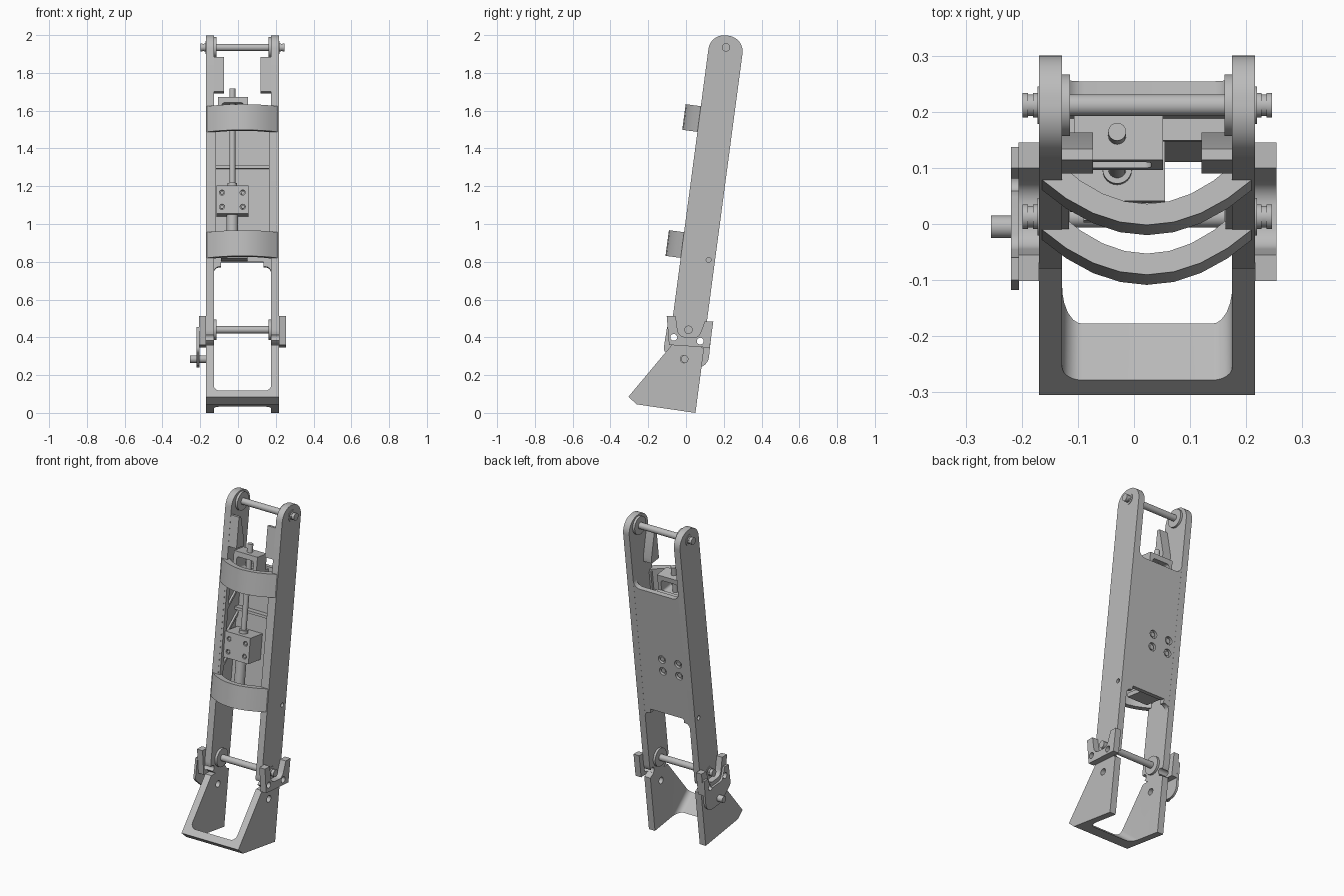
import bpy, bmesh, math
from mathutils import Matrix, Vector

old = bpy.data.objects.get("Cube")
if old:
    bpy.data.objects.remove(old)

grey = bpy.data.materials.new("plain_grey")
grey.use_nodes = True
grey.diffuse_color = (0.5, 0.5, 0.5, 1)
grey.node_tree.nodes["Principled BSDF"].inputs["Base Color"].default_value = (0.5, 0.5, 0.5, 1)

# The strut leans back about its lower pivot
LEAN = Matrix.Translation((0, 0.013, 0.44)) @ Matrix.Rotation(math.radians(-7.57), 4, 'X')
WORLD = Matrix.Identity(4)
MID = 0.023                    # centre plane between the arms
TOP = 1.508                    # upper pivot along the strut
LEFT, RIGHT = (0.175, 0.216), (-0.169, -0.128)
ROD_X, ROD_Y = -0.03, -0.018
parts = []


def fillet(points, steps=6):
    """Round each (a, b, radius) corner of an outline."""
    out = []
    for i, p in enumerate(points):
        c = Vector(p[:2])
        if len(p) < 3:
            out.append(c)
            continue
        a = (Vector(points[i - 1][:2]) - c).normalized()
        b = (Vector(points[(i + 1) % len(points)][:2]) - c).normalized()
        half = a.angle(b) / 2
        centre = c + (a + b).normalized() * p[2] / math.sin(half)
        u = c + a * p[2] / math.tan(half) - centre
        v = c + b * p[2] / math.tan(half) - centre
        for k in range(steps + 1):
            d = u.lerp(v, k / steps).normalized() * p[2]
            out.append(centre + d)
    return out


def prism(name, points, axis, lo, hi, frame=LEAN):
    """Extrude an outline along one axis of a frame."""
    bm = bmesh.new()
    place = {'x': lambda p, t: (t, p[0], p[1]),
             'y': lambda p, t: (p[0], t, p[1]),
             'z': lambda p, t: (p[0], p[1], t)}[axis]
    rings = [[bm.verts.new(place(p, t)) for p in points] for t in (lo, hi)]
    n = len(points)
    bm.faces.new(rings[0])
    bm.faces.new(rings[1][::-1])
    for i in range(n):
        j = (i + 1) % n
        bm.faces.new((rings[0][i], rings[1][i], rings[1][j], rings[0][j]))
    bmesh.ops.recalc_face_normals(bm, faces=bm.faces)
    bm.transform(frame)
    mesh = bpy.data.meshes.new(name)
    bm.to_mesh(mesh)
    bm.free()
    mesh.materials.append(grey)
    ob = bpy.data.objects.new(name, mesh)
    bpy.context.collection.objects.link(ob)
    parts.append(ob)
    return ob


def box(name, x, y, z, frame=LEAN):
    return prism(name, [(x[0], y[0]), (x[1], y[0]), (x[1], y[1]), (x[0], y[1])], 'z', *z, frame)


def rod(name, a, b, radius, axis, lo, hi, frame=LEAN, sides=24):
    ring = [(a + radius * math.cos(math.tau * i / sides),
             b + radius * math.sin(math.tau * i / sides)) for i in range(sides)]
    return prism(name, ring, axis, lo, hi, frame)


def cut(ob, *cutters):
    for c in cutters:
        c.hide_render = True
        mod = ob.modifiers.new("cut", 'BOOLEAN')
        mod.operation = 'DIFFERENCE'
        mod.object = c
        bpy.context.view_layer.objects.active = ob
        bpy.ops.object.modifier_apply(modifier=mod.name)
        parts.remove(c)
        bpy.data.objects.remove(c)


def bolt_holes():
    return [rod("hole_cutter", y, z, 0.018, 'x', -0.5, 0.5, WORLD)
            for y, z in ((-0.065, 0.40), (0.075, 0.38))]


# Side arms with lips, upper tabs and pivot washers
arm_shape = fillet([(-0.091, -0.09, 0.08), (0.091, -0.09, 0.08),
                    (0.091, 1.571, 0.083), (-0.091, 1.571, 0.083)], 10)
tab_shape = [(-0.09, 1.26), (-0.09, 1.445), (-0.07, 1.445), (-0.02, 1.29), (-0.02, 1.26)]
for side, (lo, hi), s in (("left", LEFT, 1), ("right", RIGHT, -1)):
    arm = prism(side + "_arm", arm_shape, 'x', lo, hi)
    outer, inner = (hi, lo) if s > 0 else (lo, hi)
    cut(arm, *bolt_holes(),
        rod("pin_cutter", 0.057, 0.381, 0.013, 'x', outer - 0.015, outer + 0.015))
    lip = sorted((inner + s * 0.005, inner - s * 0.012))
    box(side + "_front_lip", lip, (-0.09, -0.06), (0.4, 1.17))
    reach = 0.055
    prism(side + "_upper_tab", tab_shape, 'x', *sorted((inner + s * 0.005, inner - s * reach)))
    for w in (0, TOP):
        prefix = side + ("_upper" if w else "_lower")
        rod(prefix + "_washer", 0, w, 0.055, 'x', *sorted((inner, inner - s * 0.014)))
        rod(prefix + "_collar", 0, w, 0.034, 'x', *sorted((outer, outer + s * 0.003)))
        rod(prefix + "_pin_flange", 0, w, 0.022, 'x', *sorted((outer, outer + s * 0.011)))
        rod(prefix + "_pin_head", 0, w, 0.022, 'x', *sorted((outer + s * 0.02, outer + s * 0.03)))
    # Diagonal stiffeners inside the arm
    for w in (0.55, 0.72, 0.89):
        prism(side + "_stiffener", [(-0.06, w), (0.065, w + 0.13), (0.065, w + 0.15), (-0.06, w + 0.02)],
              'x', *sorted((inner + s * 0.005, inner - s * 0.012)))

# Cross pins
for label, w in (("lower", 0), ("upper", TOP)):
    rod(label + "_cross_pin", 0, w, 0.0195, 'x', -0.19, 0.236)

# Back panel with countersunk screws
panel = prism("back_panel", fillet([
    (-0.15, 0.3), (-0.128, 0.3), (-0.128, 0.345, 0.03), (-0.09, 0.345), (-0.09, 0.37),
    (0.135, 0.37), (0.135, 0.345), (0.175, 0.345, 0.03), (0.175, 0.3), (0.19, 0.3),
    (0.19, 1.22), (0.175, 1.22), (0.175, 1.15, 0.04), (-0.128, 1.15, 0.04),
    (-0.128, 1.22), (-0.15, 1.22)]), 'y', 0.06, 0.0905)
spots = [(ROD_X + dx, 0.685 + dw) for dx in (-0.055, 0.055) for dw in (-0.038, 0.038)]
cut(panel, *[rod("screw_cutter", x, w, 0.024, 'y', 0.075, 0.12) for x, w in spots])
for x, w in spots:
    rod("back_screw", x, w, 0.014, 'y', 0.07, 0.085)
box("panel_backing", (-0.128, 0.175), (0.045, 0.065), (0.4, 0.87))
box("panel_ledge", (-0.128, 0.175), (0.02, 0.065), (0.865, 0.88))

# Bowed front bands
def bow(depth, half, back):
    return [(MID + half * t / 4, back - depth * (1 - (t / 4) ** 2)) for t in range(-4, 5)]


band = bow(0.085, 0.192, -0.087) + [(MID + 0.192, -0.06)] + \
    bow(0.074, 0.158, -0.06)[::-1] + [(MID - 0.192, -0.06)]
for label, w in (("lower", 0.372), ("upper", 1.045)):
    prism(label + "_front_band", band, 'z', w, w + 0.137)

# Linear drive: block, screw, nut, tube and sliding frame
block = box("drive_block", (-0.115, 0.055), (-0.073, 0.06), (0.61, 0.762))
cut(block, *[rod("screw_cutter", x, w, 0.014, 'y', -0.1, -0.06) for x, w in spots])
for x, w in spots:
    rod("front_screw", x, w, 0.009, 'y', -0.07, -0.058)
rod("drive_screw", ROD_X, ROD_Y, 0.016, 'z', 0.7, 1.285)
rod("drive_nut", ROD_X, ROD_Y, 0.026, 'z', 0.76, 0.78)
rod("drive_tube", ROD_X, ROD_Y, 0.03, 'z', 0.4, 0.62)
box("tube_bracket", (-0.09, 0.05), (-0.06, 0.065), (0.375, 0.4))
frame = box("sliding_frame", (-0.107, 0.052), (-0.062, 0.03), (1.10, 1.235))
cut(frame, prism("window_cutter", fillet([(-0.085, 1.125, 0.015), (0.03, 1.125, 0.015),
                 (0.03, 1.205, 0.015), (-0.085, 1.205, 0.015)]), 'y', -0.2, 0.2))
box("frame_guide", (-0.107, 0.052), (0.028, 0.062), (1.10, 1.14))

# Foot: a wedge with a rounded window cut square to its sloping front
foot = prism("foot", [(-0.305, 0.085), (-0.26, 0.045), (0.05, 0.0), (0.095, 0.34), (0.06, 0.36),
                      (-0.075, 0.36)], 'x', -0.169, 0.216, WORLD)
slope = math.atan2(0.275, 0.23)
FRONT = Matrix.Translation((0, -0.305, 0.085)) @ Matrix.Rotation(slope, 4, 'X')
window = fillet([(-0.128, 0.042, 0.035), (0.175, 0.042, 0.035), (0.175, 0.9), (-0.128, 0.9)])
cut(foot, prism("window_cutter", window, 'z', -1, 1, FRONT),
    rod("axle_cutter", -0.01, 0.285, 0.02, 'x', -0.5, 0.5, WORLD), *bolt_holes())

# Forked brackets outside the lower pivot
fork = fillet([(-0.102, 0.512), (-0.09, 0.36), (0.125, 0.345), (0.145, 0.485), (0.1, 0.485),
               (0.065, 0.395, 0.04), (-0.04, 0.405, 0.04), (-0.055, 0.512)])
for side, lo, hi in (("left", 0.216, 0.254), ("right", -0.206, -0.169)):
    cut(prism(side + "_fork_bracket", fork, 'x', lo, hi, WORLD), *bolt_holes())

# Side plate and axle stub
plate = prism("side_plate", fillet([(-0.12, 0.33, 0.03), (-0.1, 0.455), (-0.06, 0.455), (-0.04, 0.38, 0.03),
              (0.07, 0.37, 0.03), (0.1, 0.44), (0.137, 0.44), (0.115, 0.235, 0.06), (-0.03, 0.25, 0.04)]),
              'x', -0.219, -0.205, WORLD)
cut(plate, *bolt_holes())
rod("axle_stub", -0.005, 0.285, 0.02, 'x', -0.255, -0.165, WORLD)

# Crisp edges, smooth rounds
bpy.ops.object.select_all(action='DESELECT')
for ob in parts:
    ob.select_set(True)
bpy.context.view_layer.objects.active = parts[0]
bpy.ops.object.shade_smooth_by_angle(angle=math.radians(20))
